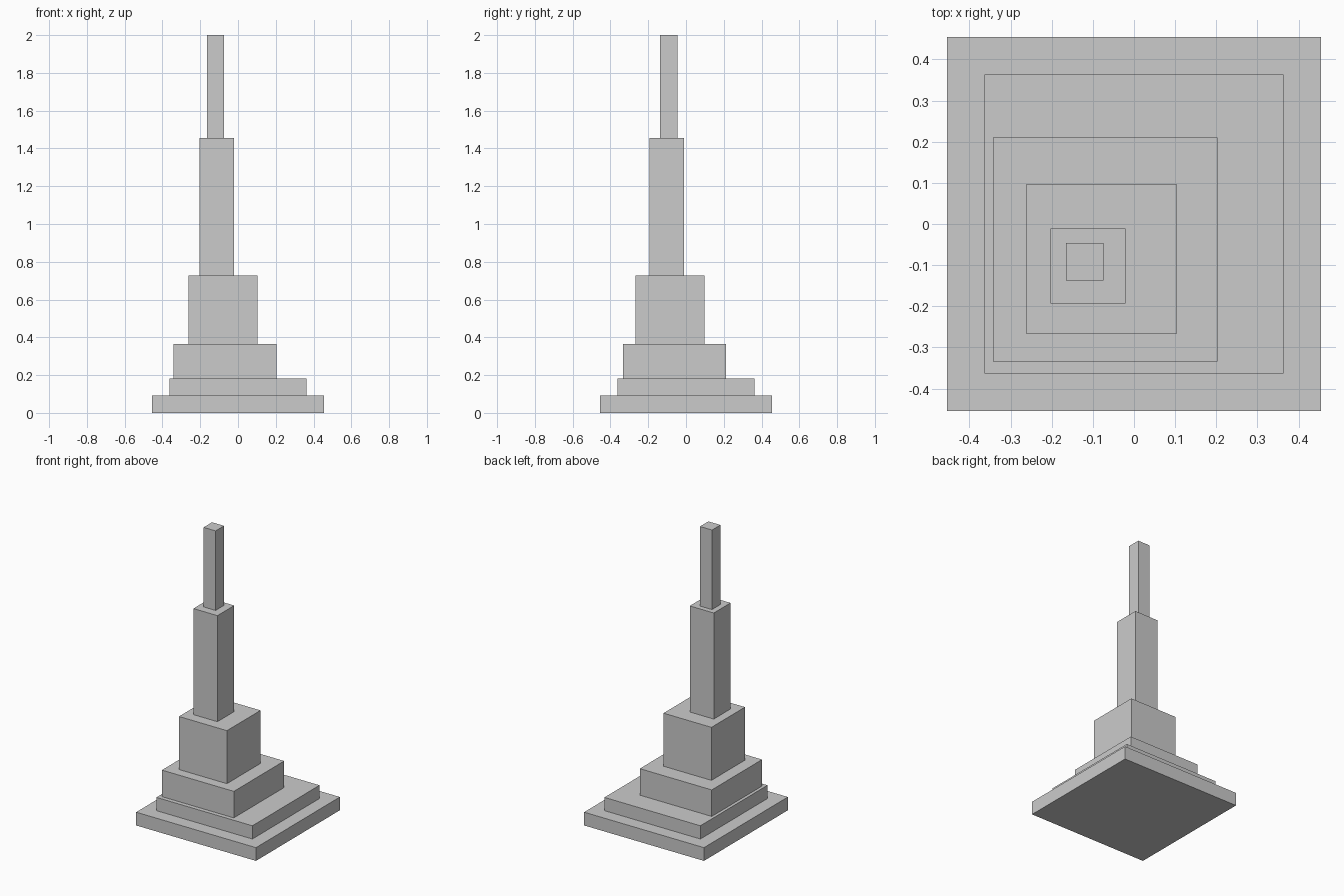
import bpy

if "Cube" in bpy.data.objects:
    bpy.data.objects.remove(bpy.data.objects["Cube"])

U = 2 / 22  # model unit: the tower is 22 units tall

# name, width and height in units, centre x, centre y
TIERS = [
    ("base_slab", 10, 1, 0, 0),
    ("lower_step", 8, 1, 0, 0),
    ("upper_step", 6, 2, -0.07, -0.062),
    ("tower_block", 4, 4, -0.079, -0.085),
    ("tower_shaft", 2, 8, -0.112, -0.102),
    ("spire", 1, 6, -0.1195, -0.0915),
]


def add_box(name, width, height, x, y, bottom):
    bpy.ops.mesh.primitive_cube_add(size=1, location=(x, y, bottom + height / 2))
    box = bpy.context.object
    box.name = name
    box.scale = (width, width, height)
    bpy.ops.object.transform_apply(location=False, rotation=False, scale=True)


# Stack the tiers from the ground up
z = 0
for name, width, height, x, y in TIERS:
    add_box(name, width * U, height * U, x, y, z)
    z += height * U
